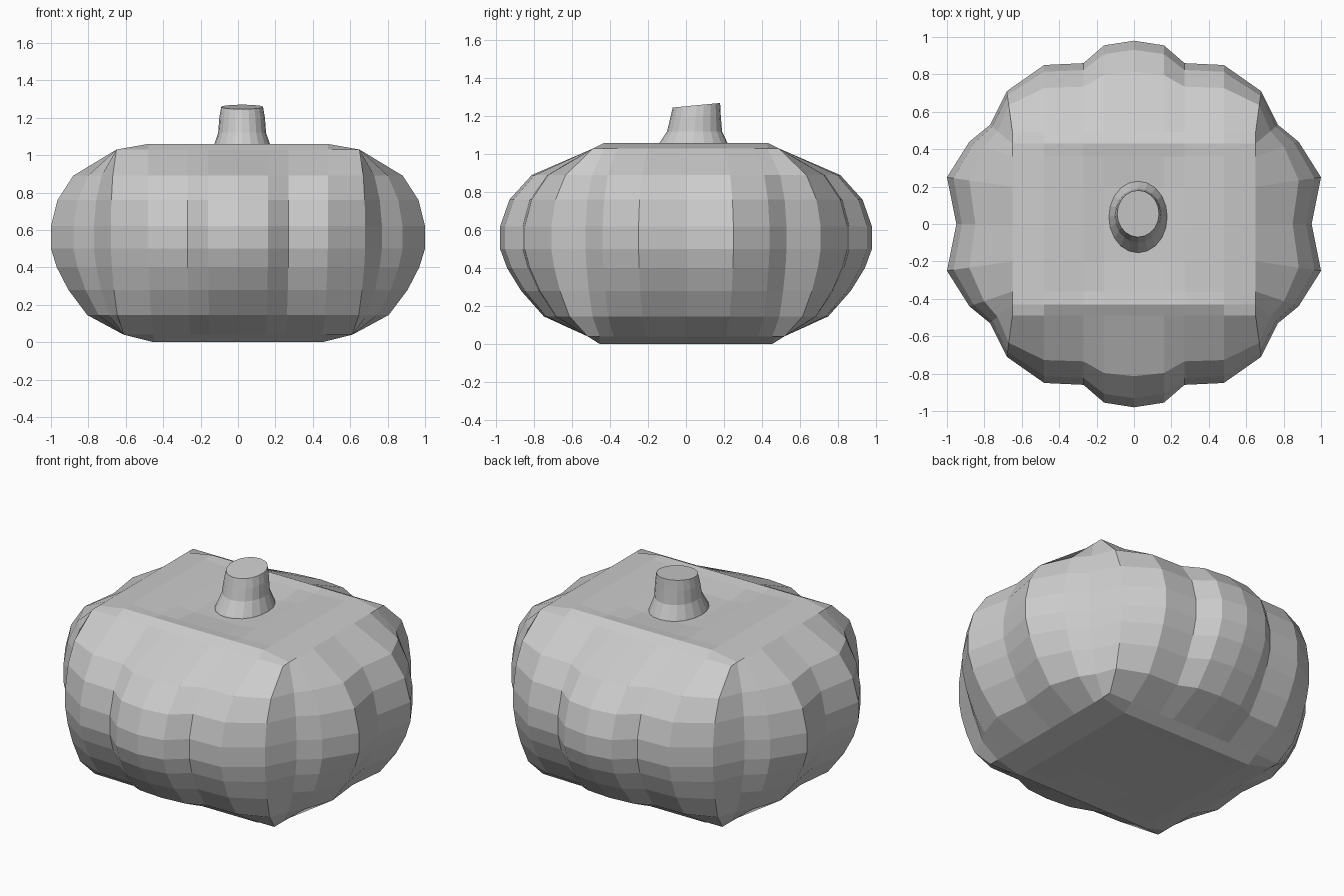
import bpy, bmesh
from math import cos, sin, pi

if "Cube" in bpy.data.objects:
    bpy.data.objects.remove(bpy.data.objects["Cube"])

# One quarter of the ten-lobed waist outline, from the +x axis to the +y axis
WAIST = [(.95, 0), (1, .25), (.88, .44), (.77, .53), (.68, .71),
         (.48, .85), (.27, .86), (.16, .955), (0, .98)]
# Grid spacing of the squarish flat top and bottom
GX = [0, .16, .27, .48, .65]
GY = [0, .2, .36, .43, .49]
# Side levels: height, blend from the square cap to the lobed waist
LEVELS = [(.04, 0), (.145, .5), (.28, .76), (.40, .92), (.50, 1),
          (.62, 1), (.76, .9), (.89, .66), (1.03, 0)]
TOP_Z = [1.03, 1.035, 1.05, 1.06]
BOTTOM_Z = [.008, .006, .003, 0]


def sign(a):
    return (a > 0) - (a < 0)


def cap(i, j, low):
    kx, ky = (.94, 1.06) if low else (1, 1)
    return sign(i) * GX[abs(i)] * kx, sign(j) * GY[abs(j)] * ky


def waist(i, j):
    x, y = WAIST[abs(j) if abs(i) == 4 else 8 - abs(i)]
    return sign(i) * x, sign(j) * y


def finish(bm, name):
    bmesh.ops.recalc_face_normals(bm, faces=bm.faces)
    me = bpy.data.meshes.new(name)
    bm.to_mesh(me)
    bm.free()
    ob = bpy.data.objects.new(name, me)
    bpy.context.collection.objects.link(ob)
    return ob


def bridge(bm, rings):
    n = len(rings[0])
    for a, b in zip(rings, rings[1:]):
        for k in range(n):
            m = (k + 1) % n
            bm.faces.new((a[k], a[m], b[m], b[k]))


# Pumpkin body: lobed sides closed by gridded caps
bm = bmesh.new()
R = range(-4, 4)
loop = ([(4, k) for k in R] + [(-k, 4) for k in R]
        + [(-4, -k) for k in R] + [(k, -4) for k in R])
rings = []
for n, (z, t) in enumerate(LEVELS):
    ring = []
    for i, j in loop:
        cx, cy = cap(i, j, n < 4)
        wx, wy = waist(i, j)
        ring.append(bm.verts.new((cx + (wx - cx) * t, cy + (wy - cy) * t, z)))
    rings.append(ring)
bridge(bm, rings)
for edge, heights, low in ((rings[0], BOTTOM_Z, True), (rings[-1], TOP_Z, False)):
    grid = dict(zip(loop, edge))
    for i in range(-3, 4):
        for j in range(-3, 4):
            grid[i, j] = bm.verts.new((*cap(i, j, low), heights[max(abs(i), abs(j))]))
    for i in R:
        for j in R:
            bm.faces.new((grid[i, j], grid[i + 1, j], grid[i + 1, j + 1], grid[i, j + 1]))
finish(bm, "pumpkin_body")

# Stem: flared base, tapering up to a slightly tilted cut
bm = bmesh.new()
STEM = [  # height, centre y, radius x, radius y, tilt
    (1.0, .038, .165, .205, 0), (1.04, .038, .155, .19, 0),
    (1.12, .045, .128, .145, 0), (1.2, .05, .122, .133, .01),
    (1.258, .055, .112, .125, .012)]
rings = [[bm.verts.new((.022 + rx * cos(a), cy + ry * sin(a), z + tilt * sin(a)))
          for a in (2 * pi * k / 20 for k in range(20))]
         for z, cy, rx, ry, tilt in STEM]
bridge(bm, rings)
bm.faces.new(rings[0])
bm.faces.new(rings[-1])
finish(bm, "stem")
